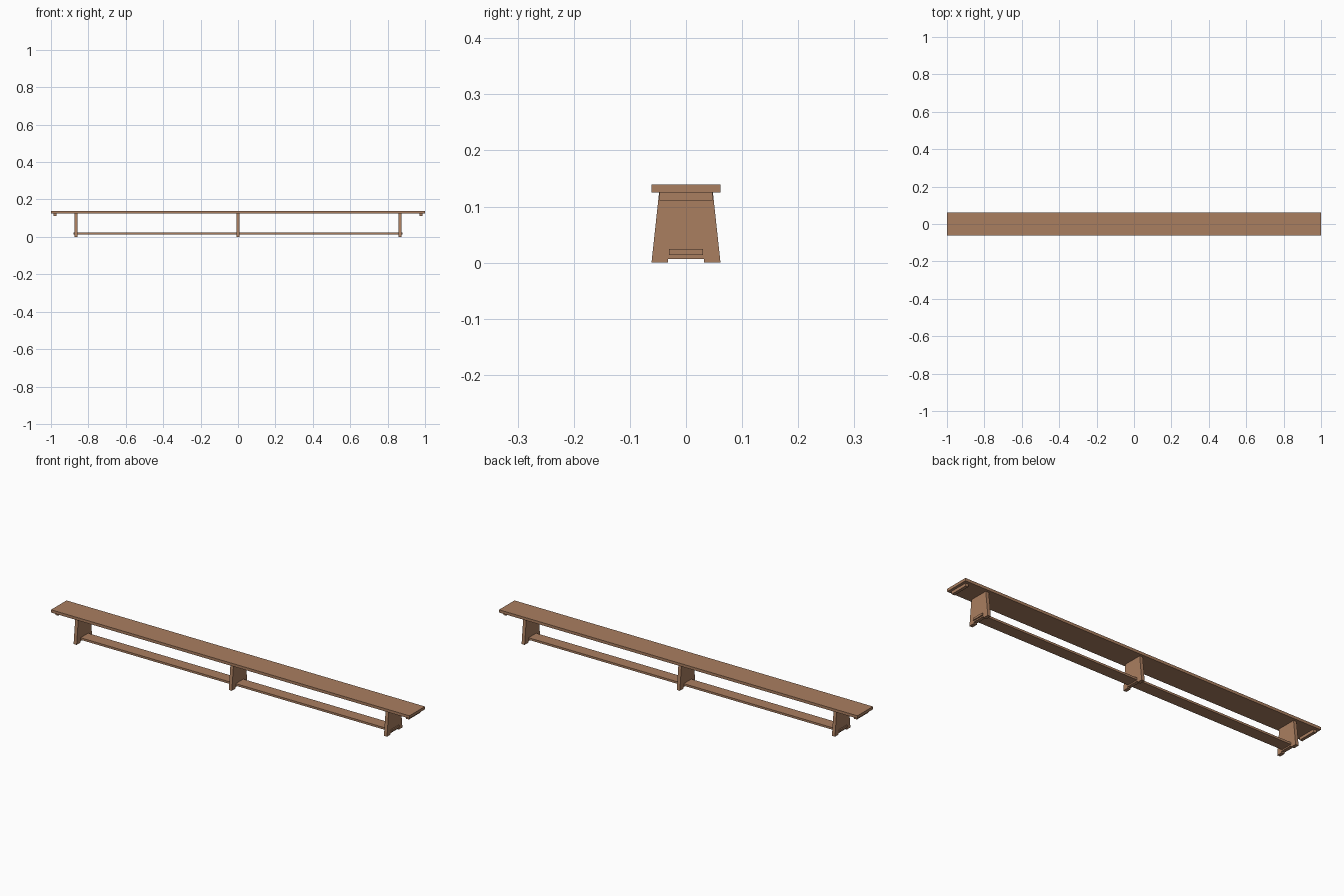
import bpy, bmesh

if "Cube" in bpy.data.objects:
    bpy.data.objects.remove(bpy.data.objects["Cube"])

wood = bpy.data.materials.new("warm_wood")
wood.diffuse_color = (0.40, 0.21, 0.117, 1)
wood.use_nodes = True
wood.node_tree.nodes["Principled BSDF"].inputs["Base Color"].default_value = wood.diffuse_color


def finish(name, bm):
    bmesh.ops.recalc_face_normals(bm, faces=bm.faces)
    mesh = bpy.data.meshes.new(name)
    bm.to_mesh(mesh)
    bm.free()
    mesh.materials.append(wood)
    obj = bpy.data.objects.new(name, mesh)
    bpy.context.collection.objects.link(obj)
    return obj


def board(name, x0, x1, half_width, z0, z1):
    bm = bmesh.new()
    bmesh.ops.create_cube(bm, size=1)
    for v in bm.verts:
        v.co = (x1 if v.co.x > 0 else x0,
                half_width if v.co.y > 0 else -half_width,
                z1 if v.co.z > 0 else z0)
    return finish(name, bm)


def leg(name, x, thickness):
    # tapered panel with a shallow notch between two feet
    half = [(0.032, 0.007), (0.032, 0), (0.0615, 0), (0.048, 0.125)]
    outline = half + [(-y, z) for y, z in reversed(half)]
    bm = bmesh.new()
    face = bm.faces.new([bm.verts.new((x - thickness / 2, y, z)) for y, z in outline])
    ext = bmesh.ops.extrude_face_region(bm, geom=[face])
    moved = [g for g in ext["geom"] if isinstance(g, bmesh.types.BMVert)]
    bmesh.ops.translate(bm, verts=moved, vec=(thickness, 0, 0))
    return finish(name, bm)


# seat plank and lower stretcher
board("seat", -1, 1, 0.0615, 0.125, 0.139)
board("stretcher", -0.88, 0.88, 0.03, 0.0135, 0.024)

# three panel legs
for name, x in (("left_leg", -0.866), ("middle_leg", 0), ("right_leg", 0.866)):
    leg(name, x, 0.017)

# battens under the seat ends
for name, x in (("left_batten", -0.979), ("right_batten", 0.979)):
    board(name, x - 0.0075, x + 0.0075, 0.047, 0.111, 0.125)
